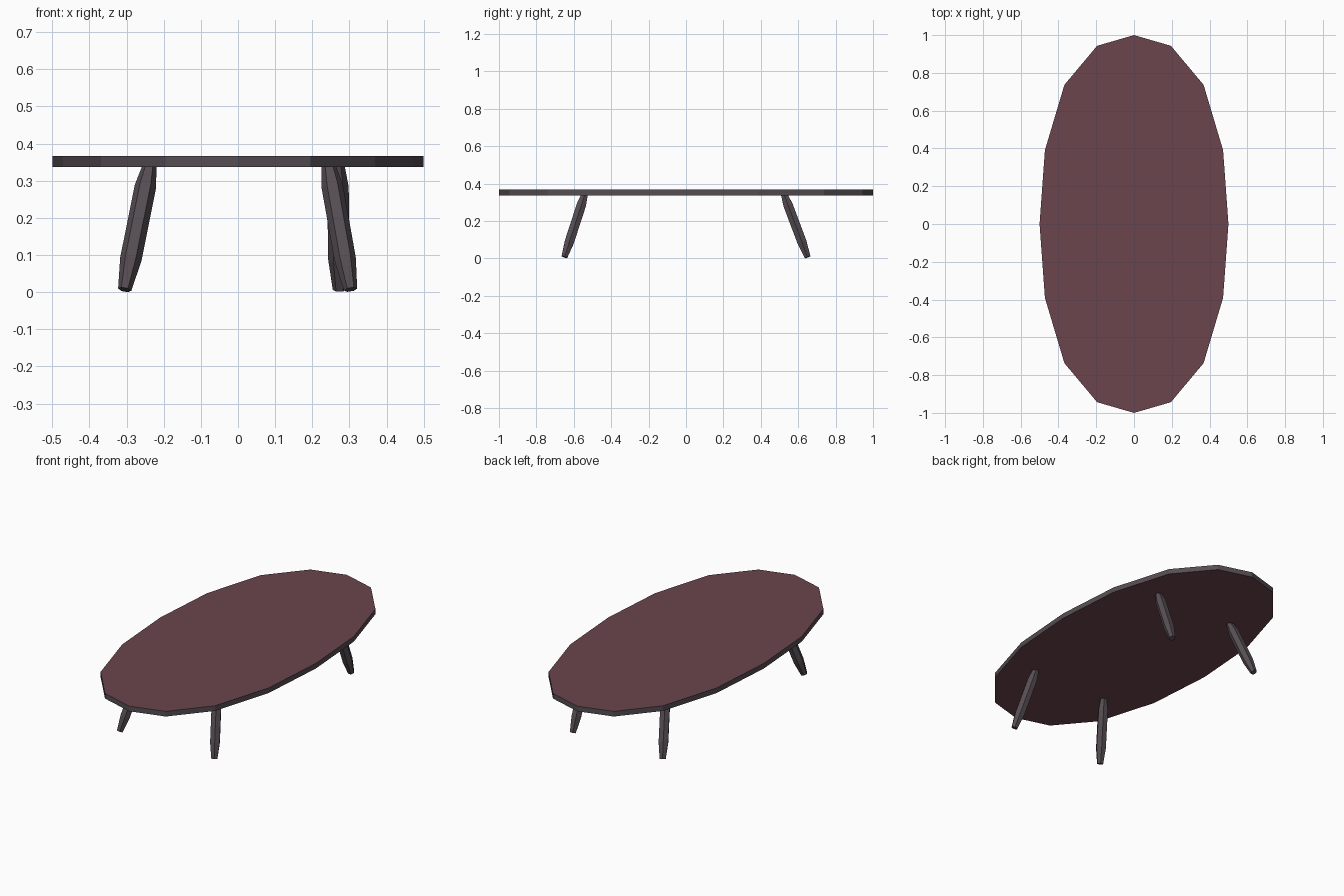
import bpy, bmesh, math
from mathutils import Vector

if "Cube" in bpy.data.objects:
    bpy.data.objects.remove(bpy.data.objects["Cube"])


def material(name, rgb):
    m = bpy.data.materials.new(name)
    m.diffuse_color = (*rgb, 1.0)
    m.use_nodes = True
    m.node_tree.nodes["Principled BSDF"].inputs["Base Color"].default_value = m.diffuse_color
    return m


wood = material("reddish_wood", (0.147, 0.059, 0.073))
dark = material("dark_grey", (0.092, 0.074, 0.086))


def finish(bm, name, mats):
    bmesh.ops.recalc_face_normals(bm, faces=bm.faces)
    mesh = bpy.data.meshes.new(name)
    bm.to_mesh(mesh)
    bm.free()
    for m in mats:
        mesh.materials.append(m)
    obj = bpy.data.objects.new(name, mesh)
    bpy.context.collection.objects.link(obj)
    return obj


# Tabletop: slightly squared 16-sided oval slab, dark rim
bm = bmesh.new()
ring = []
for i in range(16):
    a = i * math.tau / 16
    r = 1 + 0.042 * math.sin(2 * a) ** 2
    ring.append(bm.verts.new((0.5 * r * math.cos(a), r * math.sin(a), 0.337)))
base = bm.faces.new(ring)
ext = bmesh.ops.extrude_face_region(bm, geom=[base], use_keep_orig=True)
for v in ext["geom"]:
    if isinstance(v, bmesh.types.BMVert):
        v.co.z = 0.367
bm.normal_update()
for f in bm.faces:
    f.material_index = 0 if abs(f.normal.z) > 0.5 else 1
finish(bm, "tabletop", [wood, dark])


# Splayed six-sided legs, tapered at both ends
def leg(name, foot, head):
    foot, head = Vector(foot), Vector(head)
    axis = head - foot
    rot = axis.to_track_quat('Z', 'Y')
    side = Vector((1, 0, 0))
    side = (side - axis * side.dot(axis) / axis.length_squared).normalized()
    other = axis.normalized().cross(side)
    bm = bmesh.new()
    rings = []
    for t, r in ((0, 0.018), (0.24, 0.029), (0.82, 0.029), (1, 0.018)):
        c = foot + axis * t
        rings.append([bm.verts.new(c + r * (side * math.cos(k * math.tau / 6)
                                            + other * math.sin(k * math.tau / 6)))
                      for k in range(6)])
    for lo, hi in zip(rings, rings[1:]):
        for k in range(6):
            n = (k + 1) % 6
            bm.faces.new((lo[k], lo[n], hi[n], hi[k]))
    bm.faces.new(rings[0][::-1])
    bm.faces.new(rings[-1])
    finish(bm, name, [dark])


leg("front_left_leg", (-0.305, -0.65, 0.007), (-0.237, -0.540, 0.345))
leg("front_right_leg", (0.303, -0.65, 0.007), (0.243, -0.540, 0.345))
leg("back_left_leg", (-0.305, 0.65, 0.007), (-0.237, 0.523, 0.345))
leg("back_right_leg", (0.273, 0.65, 0.007), (0.268, 0.523, 0.345))
